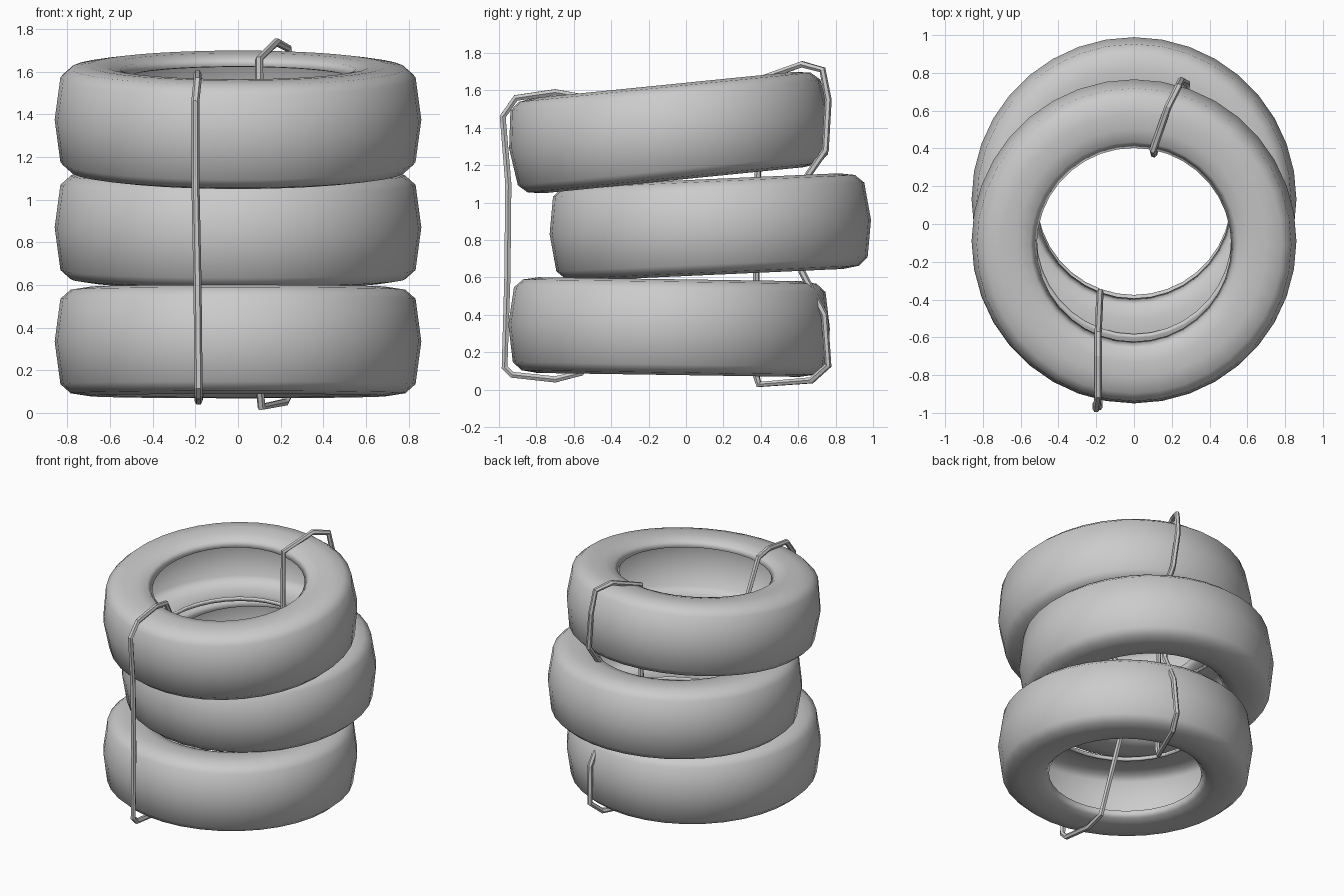
import bpy, bmesh, math
from mathutils import Vector

if "Cube" in bpy.data.objects:
    bpy.data.objects.remove(bpy.data.objects["Cube"], do_unlink=True)


def make_material(name, colour):
    mat = bpy.data.materials.new(name)
    mat.use_nodes = True
    mat.diffuse_color = colour
    mat.node_tree.nodes["Principled BSDF"].inputs["Base Color"].default_value = colour
    return mat


grey = make_material("plain grey", (0.6, 0.6, 0.6, 1))

# Upper half of the tyre wall: outer skin from tread to lip, then inner skin back
OUTER = [(0.86, 0), (0.833, 0.2), (0.785, 0.243), (0.70, 0.256), (0.62, 0.253),
         (0.55, 0.238), (0.515, 0.2)]
INNER = [(0.535, 0.195), (0.565, 0.215), (0.62, 0.228), (0.70, 0.23),
         (0.77, 0.218), (0.805, 0.185), (0.83, 0)]


def make_tyre(name, location, tilt, segments=36):
    # Mirror the half profile into a closed loop around the hollow wall
    upper = OUTER + INNER
    lower = [(r, -z) for r, z in reversed(upper) if z > 0]
    loop = upper + lower
    # Keep the loop ordered: lower half of inner skin, lip, lower outer skin
    bm = bmesh.new()
    verts = [bm.verts.new((r, 0, z)) for r, z in loop]
    edges = [bm.edges.new((verts[i], verts[(i + 1) % len(verts)]))
             for i in range(len(verts))]
    bmesh.ops.spin(bm, geom=verts + edges, cent=(0, 0, 0), axis=(0, 0, 1),
                   angle=math.tau, steps=segments, use_merge=True)
    bmesh.ops.remove_doubles(bm, verts=bm.verts, dist=0.0005)
    bmesh.ops.recalc_face_normals(bm, faces=bm.faces)
    for face in bm.faces:
        face.smooth = True
    mesh = bpy.data.meshes.new(name)
    bm.to_mesh(mesh)
    bm.free()
    mesh.materials.append(grey)
    obj = bpy.data.objects.new(name, mesh)
    obj.location = location
    obj.rotation_euler.x = tilt
    bpy.context.collection.objects.link(obj)
    return obj


def make_rope(name, points, radius=0.019):
    curve = bpy.data.curves.new(name, "CURVE")
    curve.dimensions = "3D"
    curve.bevel_depth = radius
    curve.bevel_resolution = 1
    spline = curve.splines.new("POLY")
    spline.points.add(len(points) - 1)
    for point, co in zip(spline.points, points):
        point.co = (*co, 1)
    spline.use_cyclic_u = True
    spline.use_smooth = False
    curve.materials.append(grey)
    obj = bpy.data.objects.new(name, curve)
    bpy.context.collection.objects.link(obj)
    return obj


# Three stacked tyres, the middle one pushed back and the top one leaning
make_tyre("bottom_tyre", (0, -0.09, 0.335), -0.015)
make_tyre("middle_tyre", (0, 0.13, 0.87), 0.045)
make_tyre("top_tyre", (0, -0.09, 1.375), 0.1)

# Front rope: down the outside, under the stack and back up through the holes
make_rope("front_rope", [
    (-0.19, -0.58, 1.57), (-0.19, -0.70, 1.59), (-0.19, -0.91, 1.56),
    (-0.20, -0.98, 1.46), (-0.20, -0.95, 1.10), (-0.19, -0.955, 0.60),
    (-0.185, -0.97, 0.12), (-0.185, -0.93, 0.08), (-0.185, -0.70, 0.055),
    (-0.18, -0.56, 0.09), (-0.18, -0.36, 0.60), (-0.18, -0.36, 1.12)])

# Back rope: round the top and bottom tyres, inside the middle one
make_rope("back_rope", [
    (0.10, 0.39, 1.66), (0.18, 0.62, 1.74), (0.235, 0.73, 1.71),
    (0.25, 0.76, 1.55), (0.28, 0.745, 1.28), (0.27, 0.64, 1.13),
    (0.25, 0.62, 0.63), (0.27, 0.74, 0.40), (0.26, 0.76, 0.13),
    (0.22, 0.67, 0.05), (0.11, 0.39, 0.028), (0.105, 0.37, 0.09)])
